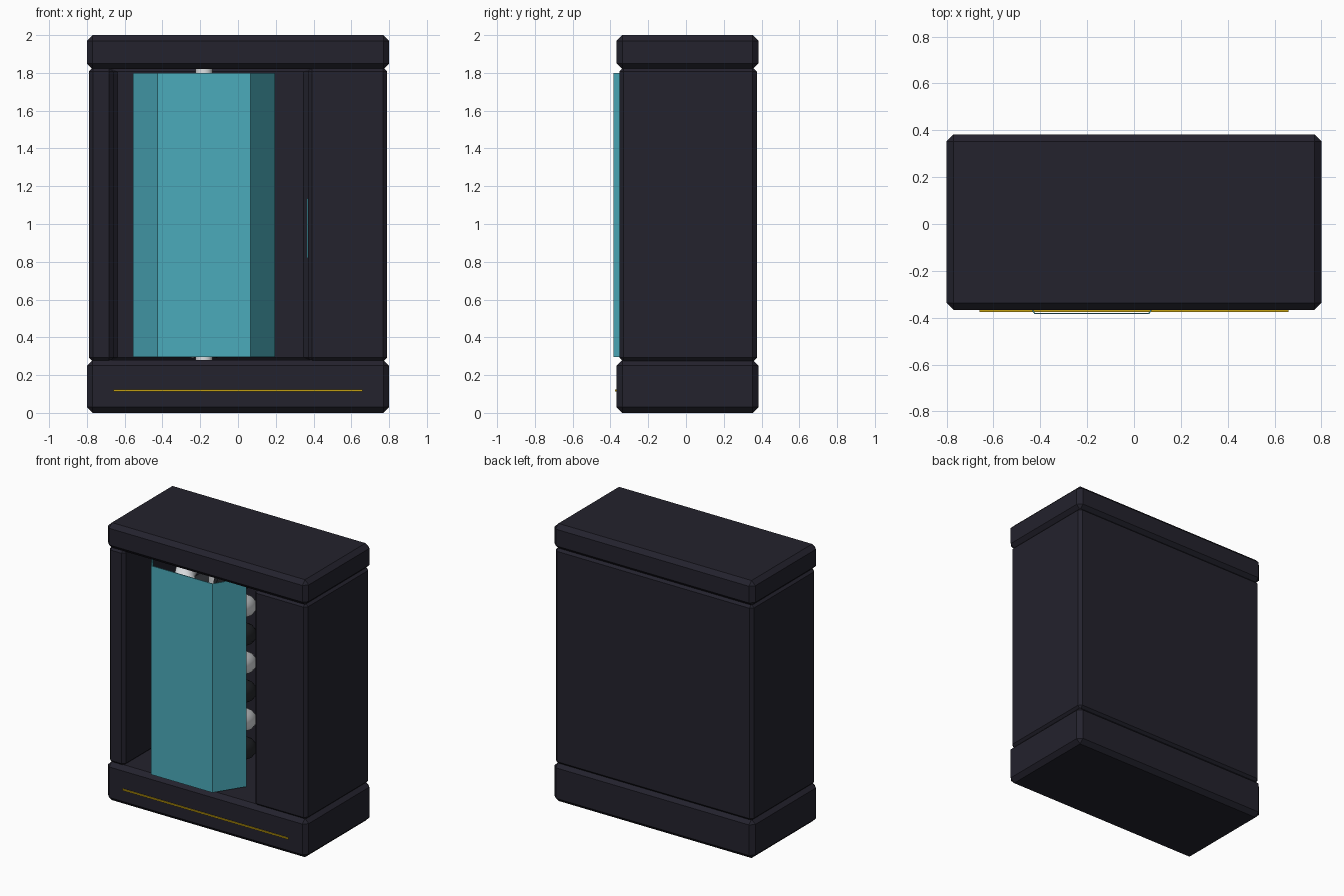
import bpy, bmesh, math

if "Cube" in bpy.data.objects:
    bpy.data.objects.remove(bpy.data.objects["Cube"])


def material(name, rgb):
    m = bpy.data.materials.new(name)
    m.diffuse_color = (*rgb, 1)
    m.use_nodes = True
    m.node_tree.nodes["Principled BSDF"].inputs["Base Color"].default_value = m.diffuse_color
    return m


CASING = material("dark casing", (0.017, 0.016, 0.026))
GLASS = material("teal glass", (0.07, 0.41, 0.50))
SILVER = material("silver", (0.72, 0.74, 0.76))
BLACK = material("black", (0.02, 0.022, 0.026))
GOLD = material("gold strip", (0.55, 0.35, 0.005))

CX = -0.18  # axis of the display column


def add(name, verts, faces, mat, bevel=0.0):
    mesh = bpy.data.meshes.new(name)
    mesh.from_pydata(verts, [], faces)
    bm = bmesh.new()
    bm.from_mesh(mesh)
    bmesh.ops.recalc_face_normals(bm, faces=bm.faces)
    bm.to_mesh(mesh)
    bm.free()
    mesh.materials.append(mat)
    ob = bpy.data.objects.new(name, mesh)
    bpy.context.collection.objects.link(ob)
    if bevel:
        mod = ob.modifiers.new("bevel", "BEVEL")
        mod.width = bevel
        mod.segments = 1
    return ob


def prism(name, outline, z0, z1, mat, bevel=0.0):
    """Extrude a closed xy outline from z0 to z1."""
    n = len(outline)
    verts = [(x, y, z) for z in (z0, z1) for x, y in outline]
    faces = [tuple(range(n)), tuple(range(n, 2 * n))]
    faces += [(i, (i + 1) % n, (i + 1) % n + n, i + n) for i in range(n)]
    return add(name, verts, faces, mat, bevel)


def box(name, x0, x1, y0, y1, z0, z1, mat, bevel=0.0):
    return prism(name, [(x0, y0), (x1, y0), (x1, y1), (x0, y1)], z0, z1, mat, bevel)


def smooth(ob):
    bpy.ops.object.select_all(action="DESELECT")
    ob.select_set(True)
    bpy.context.view_layer.objects.active = ob
    bpy.ops.object.shade_smooth_by_angle()


# Plinth and top cap
box("base", -0.8, 0.8, -0.367, 0.383, 0, 0.28, CASING, 0.03)
box("top_cap", -0.8, 0.8, -0.367, 0.383, 1.82, 2.0, CASING, 0.03)

# Housing: C-shaped plan with the display recess open to the front
prism("housing", [(-0.79, -0.353), (-0.66, -0.353), (-0.66, 0.3), (0.37, 0.3),
                  (0.37, -0.353), (0.79, -0.353), (0.79, 0.375), (-0.79, 0.375)],
      0.27, 1.83, CASING, 0.022)

# Gold strip on the plinth, small panel on the recess wall
box("base_strip", -0.66, 0.66, -0.375, -0.366, 0.113, 0.124, GOLD)
box("side_panel", 0.365, 0.371, -0.2, 0.1, 0.82, 1.135, GLASS)

# Three-sided bay window, open at the back
plan = [(-0.375, -0.18), (-0.245, -0.385), (0.245, -0.385), (0.375, -0.18)]
verts = [(CX + x, y, z) for z in (0.295, 1.8) for x, y in plan]
bay = add("bay_window", verts, [(i, i + 1, i + 5, i + 4) for i in range(3)], GLASS)
mod = bay.modifiers.new("thickness", "SOLIDIFY")
mod.thickness = 0.006

# Central pole
ring = [(CX + 0.045 * math.cos(i * math.pi / 12), 0.045 * math.sin(i * math.pi / 12))
        for i in range(24)]
smooth(prism("pole", ring, 0.27, 1.83, SILVER))


# Double helix around the pole
def helix(name, phase_z, mat, radius=0.2, tube=0.07, pitch=0.41):
    z0, z1, n, m = 0.355, 1.735, 160, 14
    verts = []
    for i in range(n + 1):
        z = z0 + (z1 - z0) * i / n
        a = math.radians(35) - (z - phase_z) / pitch * 2 * math.pi
        slope = math.atan2(pitch, 2 * math.pi * radius)
        for k in range(m):
            t = 2 * math.pi * k / m
            out, up = tube * math.cos(t), tube * math.sin(t)
            r = radius + out
            side = up * math.sin(slope)
            verts.append((CX + r * math.cos(a) - side * math.sin(a),
                          r * math.sin(a) + side * math.cos(a),
                          z + up * math.cos(slope)))
    faces = [(i * m + k, i * m + (k + 1) % m, (i + 1) * m + (k + 1) % m, (i + 1) * m + k)
             for i in range(n) for k in range(m)]
    faces += [tuple(range(m)), tuple(range(n * m, (n + 1) * m))]
    smooth(add(name, verts, faces, mat))


helix("silver_coil", 1.43, SILVER)
helix("black_coil", 1.225, BLACK)
